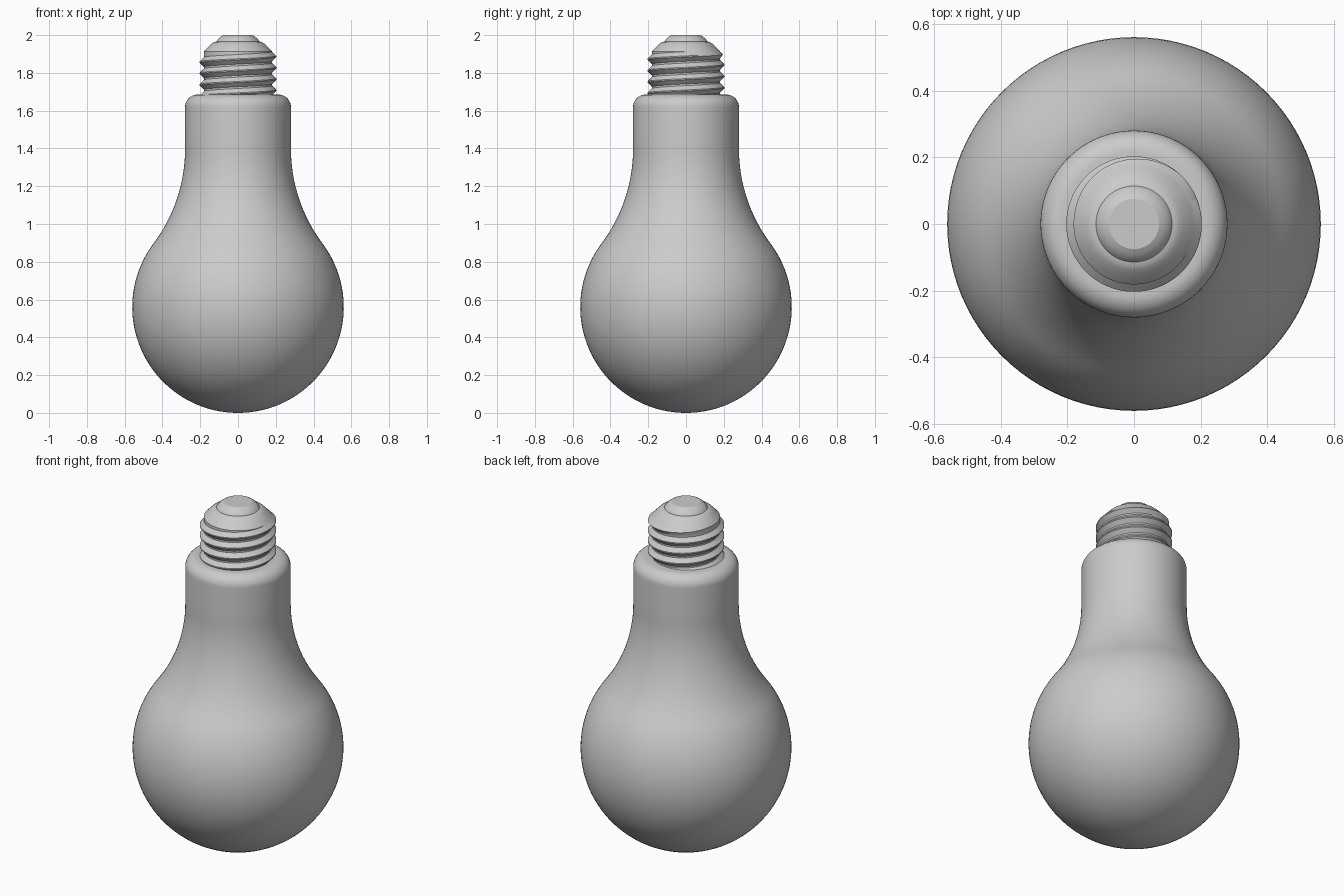
import bpy, bmesh, math

if "Cube" in bpy.data.objects:
    bpy.data.objects.remove(bpy.data.objects["Cube"])

SEG = 96
TAU = 2 * math.pi

grey = bpy.data.materials.new("light grey")
grey.diffuse_color = (0.6, 0.6, 0.6, 1)
grey.use_nodes = True
grey.node_tree.nodes["Principled BSDF"].inputs["Base Color"].default_value = grey.diffuse_color


def finish(name, bm, angle):
    bmesh.ops.remove_doubles(bm, verts=bm.verts, dist=0.00005)
    bmesh.ops.recalc_face_normals(bm, faces=bm.faces)
    me = bpy.data.meshes.new(name)
    bm.to_mesh(me)
    bm.free()
    me.materials.append(grey)
    ob = bpy.data.objects.new(name, me)
    bpy.context.collection.objects.link(ob)
    bpy.ops.object.select_all(action='DESELECT')
    ob.select_set(True)
    bpy.context.view_layer.objects.active = ob
    bpy.ops.object.shade_smooth_by_angle(angle=math.radians(angle))
    return ob


def lathe(name, profile, angle=35):
    bm = bmesh.new()
    verts = [bm.verts.new((r, 0, z)) for r, z in profile]
    edges = [bm.edges.new(p) for p in zip(verts, verts[1:])]
    bmesh.ops.spin(bm, geom=verts + edges, cent=(0, 0, 0), axis=(0, 0, 1),
                   angle=TAU, steps=SEG, use_merge=False)
    return finish(name, bm, angle)


def arc(cx, cz, rad, a0, a1, n):
    return [(cx + rad * math.cos(math.radians(a0 + (a1 - a0) * i / n)),
             cz + rad * math.sin(math.radians(a0 + (a1 - a0) * i / n)))
            for i in range(n + 1)]


# Glass bulb: round globe, tangent concave shoulder, straight neck, rounded rim
tangent = math.degrees(math.atan2(0.84, 1.12))
globe = [(0, 0)] + arc(0, 0.56, 0.56, -90, tangent, 40)[1:]
shoulder = arc(1.12, 1.40, 0.84, 180 + tangent, 180, 16)[1:]
rim = arc(0.215, 1.62, 0.065, 0, 90, 10)
lathe("glass_bulb", globe + shoulder + rim + [(0, 1.685)])

# Screw thread: right-handed helix, fading into the cap at the top
PITCH, Z_CREST, Z_LOW, Z_HIGH = 0.06, 1.707, 1.685, 1.912
ROOT, CREST = 0.181, 0.203


def thread_radius(z, turn):
    f = ((z - Z_CREST) / PITCH - turn) % 1
    d = 2 * min(f, 1 - f)
    height = 1 - min(max((d - 0.1) / 0.75, 0), 1)
    fade = min(1, (Z_HIGH - z) / 0.02)
    return ROOT + (CREST - ROOT) * height * fade


bm = bmesh.new()
columns = []
for j in range(SEG + 1):
    turn = j / SEG
    col = []
    for k in range(-2, 5):
        for offset in (-0.425, -0.05, 0.05, 0.425):
            z = Z_CREST + PITCH * (k + offset + turn)
            z = min(max(z, Z_LOW), Z_HIGH)
            r = thread_radius(z, turn)
            col.append(bm.verts.new((r * math.cos(turn * TAU),
                                     r * math.sin(turn * TAU), z)))
    columns.append(col)
for a, b in zip(columns, columns[1:]):
    for i in range(len(a) - 1):
        bm.faces.new((a[i], b[i], b[i + 1], a[i + 1]))
finish("screw_thread", bm, 30)

# Sloped end cap with a concave foot around the contact
lathe("end_cap", [(ROOT, Z_HIGH), (0.165, 1.930), (0.148, 1.947),
                  (0.136, 1.957), (0.126, 1.963), (0.114, 1.966)], 30)

# Domed contact button with a flat tip
lathe("contact_button", [(0.114, 1.966), (0.109, 1.974), (0.100, 1.984),
                         (0.088, 1.993), (0.075, 2.0), (0, 2.0)], 28)
